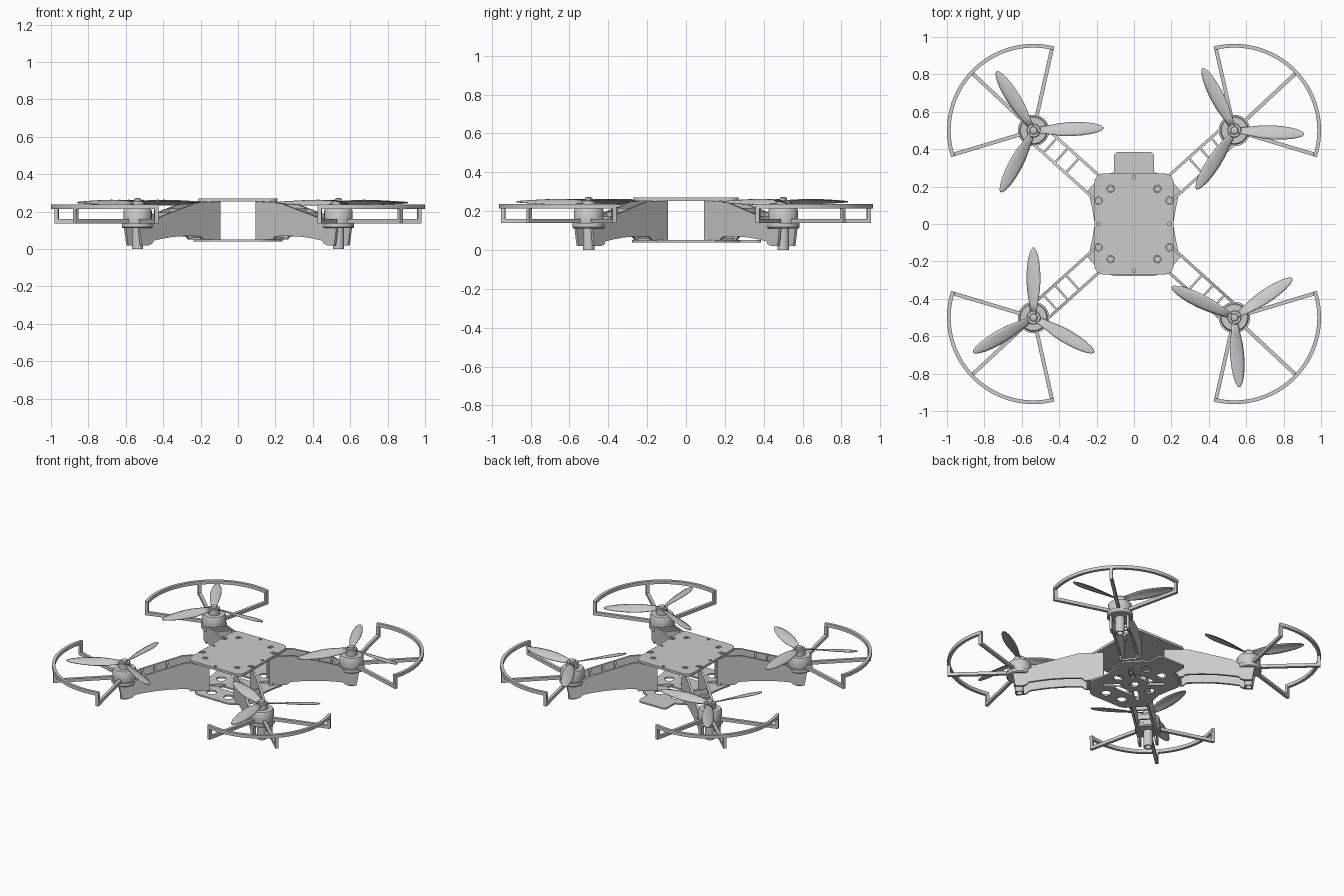
import bpy, bmesh
from math import radians, cos, sin, pi, tan
from mathutils import Matrix, Vector

cube = bpy.data.objects.get("Cube")
if cube:
    bpy.data.objects.remove(cube)

grey = bpy.data.materials.new("light_grey")
grey.use_nodes = True
grey.diffuse_color = (0.6, 0.6, 0.6, 1)
grey.node_tree.nodes["Principled BSDF"].inputs["Base Color"].default_value = (0.6, 0.6, 0.6, 1)
I = Matrix.Identity(4)


def move(x=0, y=0, z=0):
    return Matrix.Translation((x, y, z))


def turn(deg, axis="Z"):
    return Matrix.Rotation(radians(deg), 4, axis)


def finish(name, bm, M=I):
    bm.transform(M)
    bmesh.ops.recalc_face_normals(bm, faces=bm.faces)
    me = bpy.data.meshes.new(name)
    bm.to_mesh(me)
    bm.free()
    me.materials.append(grey)
    me.shade_smooth()
    me.set_sharp_from_angle(angle=radians(35))
    ob = bpy.data.objects.new(name, me)
    bpy.context.scene.collection.objects.link(ob)
    return ob


def prism(name, outline, z0, z1, M=I, holes=()):
    """Extrude a flat outline with optional holes from z0 to z1."""
    bm = bmesh.new()
    for loop in (outline, *holes):
        vs = [bm.verts.new((x, y, z0)) for x, y in loop]
        for a, b in zip(vs, vs[1:] + vs[:1]):
            bm.edges.new((a, b))
    bmesh.ops.triangle_fill(bm, use_beauty=True, edges=bm.edges[:])
    ext = bmesh.ops.extrude_face_region(bm, geom=bm.faces[:], use_keep_orig=True)
    top = [g for g in ext["geom"] if isinstance(g, bmesh.types.BMVert)]
    bmesh.ops.translate(bm, verts=top, vec=(0, 0, z1 - z0))
    return finish(name, bm, M)


def box(name, x0, x1, y0, y1, z0, z1, M=I):
    return prism(name, [(x0, y0), (x1, y0), (x1, y1), (x0, y1)], z0, z1, M)


def lathe(name, profile, M=I, steps=32):
    """Revolve (radius, z) points around z."""
    bm = bmesh.new()
    vs = [bm.verts.new((r, 0, z)) for r, z in profile]
    edges = [bm.edges.new(p) for p in zip(vs, vs[1:])]
    bmesh.ops.spin(bm, geom=vs + edges, axis=(0, 0, 1), cent=(0, 0, 0),
                   angle=2 * pi, steps=steps)
    bmesh.ops.remove_doubles(bm, verts=bm.verts, dist=0.0001)
    return finish(name, bm, M)


def arc(cx, cy, r, a0, a1, n):
    return [(cx + r * cos(radians(a0 + (a1 - a0) * i / n)),
             cy + r * sin(radians(a0 + (a1 - a0) * i / n))) for i in range(n + 1)]


def circle(cx, cy, r, n=16):
    return arc(cx, cy, r, 0, 360, n)[:-1]


def slot(cx, cy, half, r, deg):
    """Rounded slot, turned by deg about its centre."""
    pts = arc(half, 0, r, -90, 90, 6) + arc(-half, 0, r, 90, 270, 6)
    return [tuple((turn(deg) @ Vector((x, y, 0)) + Vector((cx, cy, 0))).xy) for x, y in pts]


def rounded(hx, hy, r):
    return [p for sx, sy, a in ((1, 1, 0), (-1, 1, 90), (-1, -1, 180), (1, -1, 270))
            for p in arc(sx * (hx - r), sy * (hy - r), r, a, a + 90, 6)]


def signs():
    return [(sx, sy) for sx in (1, -1) for sy in (1, -1)]


# Body plates
screws = [(sx * x, sy * y) for sx, sy in signs() for x, y in ((0.125, 0.188), (0.19, 0.125))]
pins = [(0, 0.25), (0, -0.25), (0.19, 0), (-0.19, 0)]
prism("top_plate", rounded(0.212, 0.27, 0.05), 0.253, 0.27,
      holes=[circle(x, y, 0.01, 10) for x, y in pins]
      + [circle(x, y, 0.02) for x, y in screws])
half = [(0.11, -0.277), (0.145, -0.265), (0.225, -0.18), (0.238, -0.15), (0.225, -0.09),
        (0.21, 0), (0.225, 0.09), (0.238, 0.15), (0.225, 0.18), (0.145, 0.265), (0.107, 0.277)]
side = half + arc(0.082, 0.36, 0.025, 0, 90, 5)
bottom = side + [(-x, y) for x, y in reversed(side)]
cutouts = [circle(sx * 0.065, sy * 0.2, 0.032) for sx, sy in signs()]
cutouts += [slot(sx * 0.1, sy * 0.095, 0.045, 0.014, sx * sy * 42) for sx, sy in signs()]
cutouts += [slot(0, y, 0.05, 0.02, 0) for y in (-0.1, 0.1)]
cutouts += [circle(x, 0, 0.032) for x in (-0.13, 0, 0.13)]
prism("bottom_plate", bottom, 0.04, 0.051, holes=cutouts)
for x, y in screws:
    lathe("top_screw", [(0, 0.245), (0.017, 0.245), (0.017, 0.268), (0.009, 0.268),
                        (0.009, 0.262), (0, 0.262)], move(x, y), 12)
    lathe("bottom_nut", [(0, 0.045), (0.018, 0.045), (0.018, 0.07), (0, 0.07)], move(x, y), 6)

# Arm side profile: distance from the motor, height
arm = [(-0.045, 0.135), (-0.025, 0.02), (0.025, 0.02), (0.05, 0.03), (0.06, 0.045),
       (0.12, 0.055), (0.2, 0.065), (0.3, 0.07), (0.4, 0.068), (0.42, 0.05), (0.54, 0.05),
       (0.54, 0.253), (0.38, 0.25), (0.1, 0.17), (0.06, 0.14)]

# Propeller blade stations: radius, half width, pitch
stations = [(0.02, 0.014, 28), (0.08, 0.023, 26), (0.14, 0.033, 22), (0.2, 0.037, 18),
            (0.26, 0.035, 14), (0.31, 0.029, 11), (0.345, 0.02, 9), (0.365, 0.011, 8),
            (0.373, 0.003, 8)]


def blade(M):
    bm = bmesh.new()
    rows = []
    for r, w, pitch in stations:
        rows.append([bm.verts.new((r, u * w, -u * w * tan(radians(pitch)) + 0.15 * w * (1 - u * u)))
                     for u in (-1, -0.6, -0.2, 0.2, 0.6, 1)])
    for a, b in zip(rows, rows[1:]):
        for i in range(len(a) - 1):
            bm.faces.new((a[i], b[i], b[i + 1], a[i + 1]))
    ob = finish("propeller_blade", bm, M)
    mod = ob.modifiers.new("thickness", "SOLIDIFY")
    mod.thickness = 0.005
    mod.offset = 0


blade_start = {(-1, 1): 2, (1, 1): -3, (-1, -1): 90, (1, -1): 34}
for sx, sy in signs():
    # Local frame: origin under the motor, x runs inward along the arm
    M = Matrix.Diagonal((sx, sy, 1, 1)) @ move(0.537, 0.5) @ turn(222)

    # Arm: two upright rails with cross braces
    for y in (-0.055, 0.055):
        prism("arm_rail", arm, -0.0075, 0.0075, M @ move(0, y) @ turn(90, "X"))
    for s in (0.12, 0.2, 0.28):
        z = 0.17 + (s - 0.1) * 0.28
        box("arm_brace", s - 0.006, s + 0.006, -0.055, 0.055, z - 0.04, z - 0.003, M)
    box("arm_foot_brace", 0.43, 0.53, -0.055, 0.055, 0.05, 0.062, M)

    # Motor, its mount and the leg tube
    lathe("motor_mount", [(0, 0.112), (0.078, 0.112), (0.084, 0.118), (0.084, 0.14), (0, 0.14)], M)
    lathe("motor", [(0, 0.135), (0.074, 0.135), (0.076, 0.145), (0.076, 0.205),
                    (0.07, 0.214), (0, 0.214)], M)
    lathe("landing_leg", [(0, 0.115), (0.031, 0.115), (0.03, 0), (0.02, 0),
                          (0.02, 0.03), (0, 0.03)], M, 24)

    # Propeller
    P = move(sx * 0.537, sy * 0.5)
    lathe("propeller_hub", [(0, 0.21), (0.038, 0.21), (0.038, 0.253), (0.034, 0.257),
                            (0.021, 0.257), (0.019, 0.268), (0.01, 0.272), (0, 0.272)], P, 24)
    for k in range(3):
        blade(P @ turn(blade_start[sx, sy] + 120 * k) @ move(z=0.248))

    # Propeller guard: raised rim on three low spokes
    prism("guard_rim", arc(0, 0, 0.463, 120, 242, 40) + arc(0, 0, 0.443, 242, 120, 40),
          0.214, 0.237, M)
    for a in (121.3, 181, 240.7):
        G = M @ turn(a)
        box("guard_spoke", 0.07, 0.461, -0.01, 0.01, 0.138, 0.16, G)
        box("guard_post", 0.441, 0.461, -0.01, 0.01, 0.14, 0.22, G)
